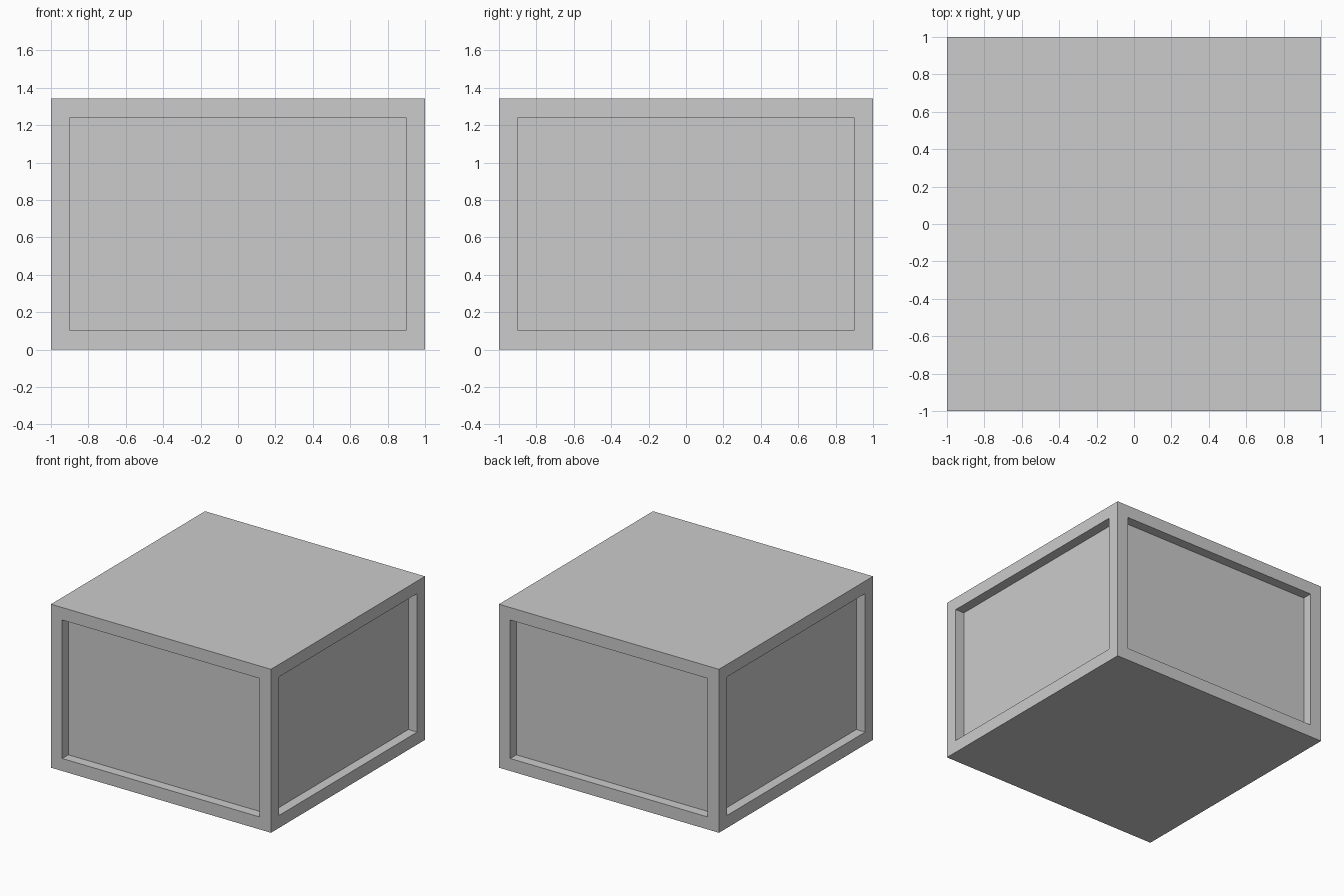
import bpy, bmesh

if "Cube" in bpy.data.objects:
    bpy.data.objects.remove(bpy.data.objects["Cube"])

W, H = 2.0, 1.343          # overall width and height
BORDER, DEPTH = 0.145, 0.08  # frame width and panel recess

# Solid crate body
bm = bmesh.new()
bmesh.ops.create_cube(bm, size=1)
for v in bm.verts:
    v.co.x *= W
    v.co.y *= W
    v.co.z = (v.co.z + 0.5) * H
bm.normal_update()

# Recessed panel on each of the four sides
for face in [f for f in bm.faces if abs(f.normal.z) < 0.5]:
    normal = face.normal.copy()
    bmesh.ops.inset_individual(bm, faces=[face], thickness=BORDER)
    panel = bmesh.ops.extrude_discrete_faces(bm, faces=[face])["faces"][0]
    bmesh.ops.translate(bm, verts=panel.verts, vec=-normal * DEPTH)

bmesh.ops.recalc_face_normals(bm, faces=bm.faces)
mesh = bpy.data.meshes.new("panelled_crate")
bm.to_mesh(mesh)
bm.free()
bpy.context.collection.objects.link(bpy.data.objects.new("panelled_crate", mesh))
